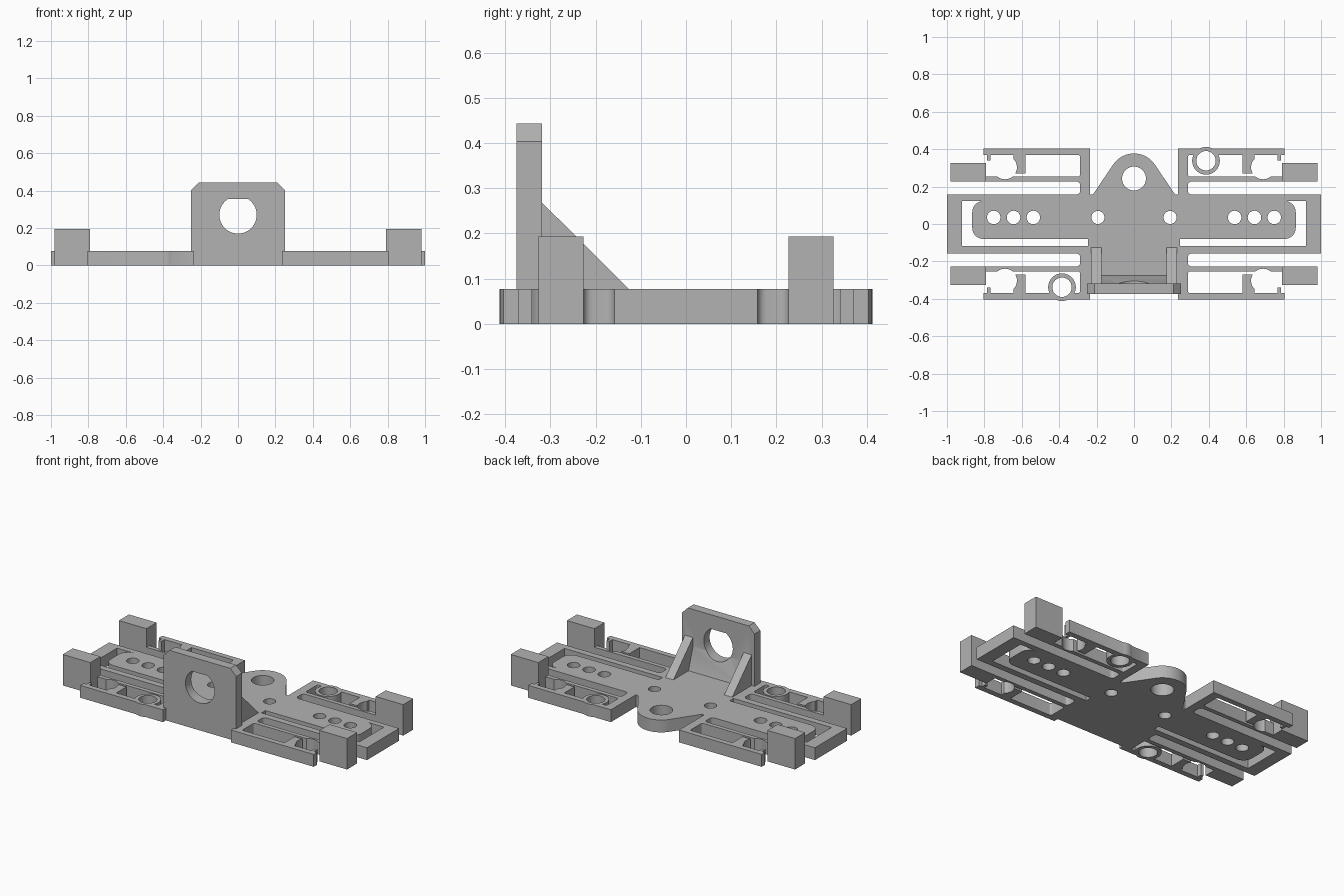
import bpy, bmesh, math

if "Cube" in bpy.data.objects:
    bpy.data.objects.remove(bpy.data.objects["Cube"], do_unlink=True)

T = 0.077        # plate thickness
POST_TOP = 0.193

grey = bpy.data.materials.new("plain grey")
grey.use_nodes = True
grey.diffuse_color = (0.45, 0.45, 0.45, 1)
grey.node_tree.nodes["Principled BSDF"].inputs["Base Color"].default_value = (0.45, 0.45, 0.45, 1)


def prism(name, pts, lo, hi, axis="z"):
    """Extrude a 2D outline along an axis; z takes (x, y), y takes (x, z), x takes (y, z)."""
    place = {"z": lambda a, b, h: (a, b, h),
             "y": lambda a, b, h: (a, h, b),
             "x": lambda a, b, h: (h, a, b)}[axis]
    bm = bmesh.new()
    rings = [[bm.verts.new(place(a, b, h)) for a, b in pts] for h in (lo, hi)]
    bm.faces.new(rings[0])
    bm.faces.new(rings[1])
    n = len(pts)
    for i in range(n):
        j = (i + 1) % n
        bm.faces.new((rings[0][i], rings[0][j], rings[1][j], rings[1][i]))
    bmesh.ops.recalc_face_normals(bm, faces=bm.faces)
    mesh = bpy.data.meshes.new(name)
    bm.to_mesh(mesh)
    bm.free()
    obj = bpy.data.objects.new(name, mesh)
    bpy.context.collection.objects.link(obj)
    mesh.materials.append(grey)
    return obj


def arc(cx, cy, r, a0, a1, n=8):
    steps = [math.radians(a0 + (a1 - a0) * i / n) for i in range(n + 1)]
    return [(cx + r * math.cos(a), cy + r * math.sin(a)) for a in steps]


def circle(cx, cy, r, n=40):
    return arc(cx, cy, r, 0, 360, n)[:-1]


def rect(x0, x1, y0, y1):
    return [(x0, y0), (x1, y0), (x1, y1), (x0, y1)]


def slot(x0, x1, y0, y1, r):
    """Rectangle with the two corners on its x0 end rounded."""
    return [(x1, y0), (x1, y1)] + arc(x0 + r, y1 - r, r, 90, 180, 5) + arc(x0 + r, y0 + r, r, 180, 270, 5)


def flip(pts, sx, sy):
    return [(x * sx, y * sy) for x, y in pts]


def combine(target, part, operation):
    mod = target.modifiers.new("combine", "BOOLEAN")
    mod.operation = operation
    mod.solver = "EXACT"
    mod.object = part
    bpy.context.view_layer.objects.active = target
    bpy.ops.object.modifier_apply(modifier=mod.name)
    bpy.data.objects.remove(part, do_unlink=True)


def add(pts):
    combine(plate, prism("part", pts, 0, T), "UNION")


def cut(pts):
    combine(plate, prism("cutter", pts, -0.1, T + 0.1), "DIFFERENCE")


QUADRANTS = [(sx, sy) for sx in (1, -1) for sy in (1, -1)]

# Base plate: long frame, centre tab and rounded nose
plate = prism("base_plate", rect(-1, 1, -0.158, 0.158), 0, T)
add(rect(-0.25, 0.25, -0.375, -0.1))
add([(-0.225, 0.1), (0.225, 0.1), (0.225, 0.15)] + arc(0, 0.243, 0.134, 35, 145, 24) + [(-0.225, 0.15)])

# Four side brackets with long slots
for sx, sy in QUADRANTS:
    add(flip(rect(0.235, 0.805, 0.14, 0.404), sx, sy))
for sx, sy in QUADRANTS:
    cut(flip(slot(0.288, 0.9, 0.158, 0.227, 0.02), sx, sy))
    cut(flip(slot(0.288, 0.9, 0.254, 0.37, 0.012), sx, sy))

# Post feet, latch teeth and end stubs
for sx, sy in QUADRANTS:
    add(flip(rect(0.79, 0.98, 0.227, 0.326), sx, sy))
    add(flip(rect(0.58, 0.645, 0.27, 0.38), sx, sy))
    add(flip(rect(0.767, 0.785, 0.34, 0.38), sx, sy))
    cut(flip(circle(0.69, 0.303, 0.064), sx, sy))

# Screw bosses on two opposite brackets
for s in (1, -1):
    add(circle(0.385 * s, 0.338 * s, 0.074))
    cut(circle(0.385 * s, 0.338 * s, 0.052))

# Gap around each rounded tongue, then the holes
gap = ([(0.245, -0.118), (0.92, -0.118), (0.92, 0.123), (0.805, 0.123)]
       + arc(0.805, 0.063, 0.06, 80, 0) + arc(0.805, -0.02, 0.06, 0, -90) + [(0.245, -0.08)])
for s in (1, -1):
    cut(flip(gap, s, 1))
    cut(circle(0.193 * s, 0.035, 0.035))
    for i in range(3):
        cut(circle(s * (0.538 + 0.106 * i), 0.035, 0.036))
cut(circle(0, 0.243, 0.064))

parts = [plate]

# Corner posts
for sx, sy in QUADRANTS:
    name = ("left" if sx > 0 else "right") + ("_back" if sy > 0 else "_front") + "_post"
    parts.append(prism(name, flip(rect(0.79, 0.98, 0.227, 0.326), sx, sy), T, POST_TOP))

# Upright wall with chamfered top, foot ramp and flat-topped hole
wall = prism("upright_wall", [(-0.25, T), (0.25, T), (0.25, 0.403), (0.21, 0.443),
                              (-0.21, 0.443), (-0.25, 0.403)], -0.375, -0.318, "y")
ramp = prism("ramp", [(-0.33, T), (-0.275, T), (-0.318, 0.21), (-0.33, 0.21)], -0.2, 0.2, "x")
combine(wall, ramp, "UNION")
hole = prism("cutter", arc(0, 0.27, 0.1, 122, 418, 40), -0.5, -0.2, "y")
combine(wall, hole, "DIFFERENCE")
parts.append(wall)

# Triangular gussets behind the wall
for s, side in ((1, "left"), (-1, "right")):
    x0, x1 = sorted((0.175 * s, 0.23 * s))
    parts.append(prism(side + "_gusset", [(-0.318, T), (-0.126, T), (-0.318, 0.268)], x0, x1, "x"))

# Smooth the round walls, keep the edges sharp
bpy.ops.object.select_all(action="DESELECT")
for obj in parts:
    obj.select_set(True)
bpy.context.view_layer.objects.active = plate
bpy.ops.object.shade_smooth_by_angle(angle=math.radians(30))
